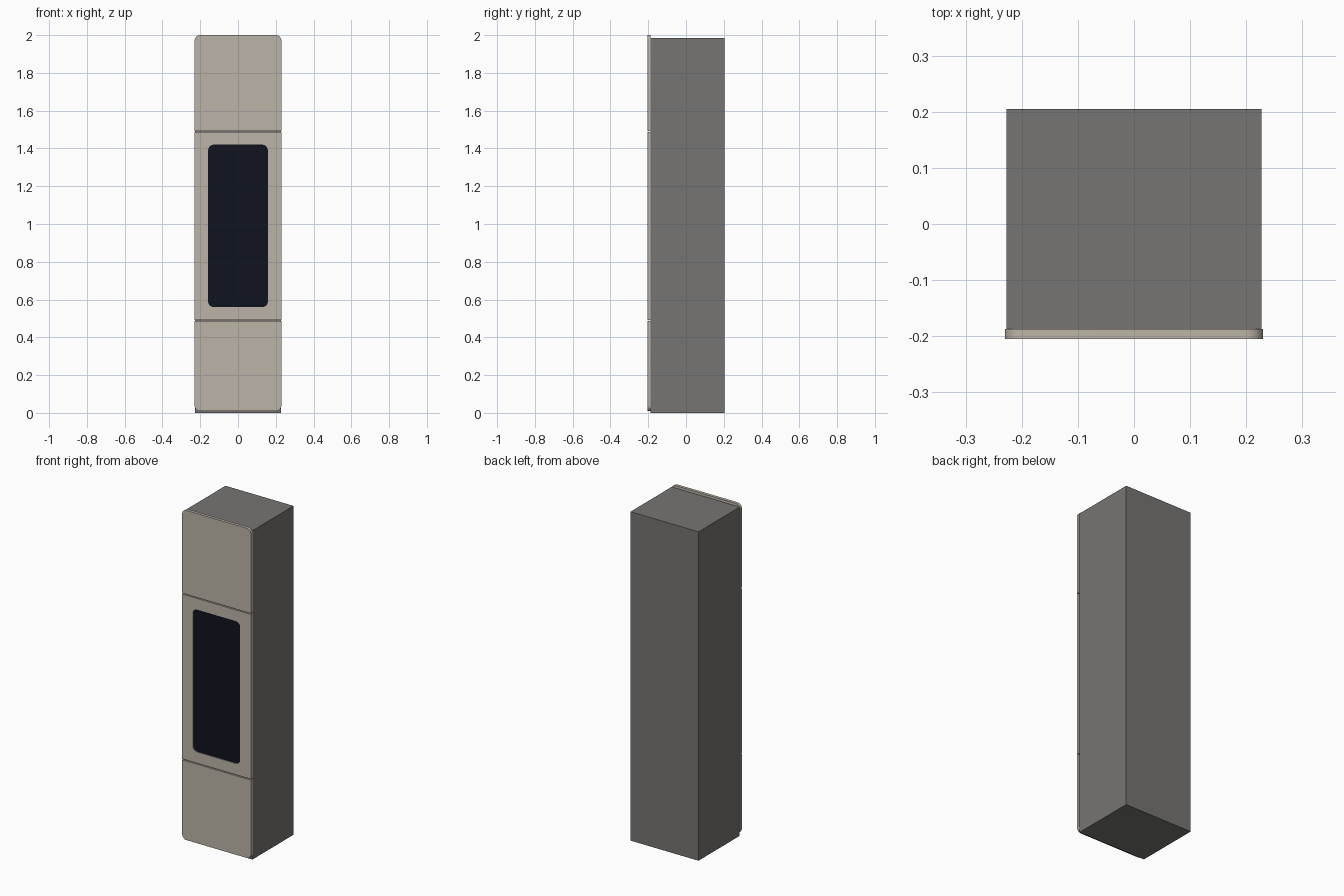
import bpy
from math import sin, cos, pi, radians

if "Cube" in bpy.data.objects:
    bpy.data.objects.remove(bpy.data.objects["Cube"])


def material(name, rgb):
    m = bpy.data.materials.new(name)
    m.diffuse_color = (*rgb, 1)
    m.use_nodes = True
    m.node_tree.nodes["Principled BSDF"].inputs["Base Color"].default_value = m.diffuse_color
    return m


def outline(x, z0, z1, r_bottom, r_top, steps=8):
    """Rectangle outline with separately rounded bottom and top corners."""
    pts = []
    for sx, z, sz, r, start in ((1, z0, 1, r_bottom, -pi / 2), (1, z1, -1, r_top, 0),
                                (-1, z1, -1, r_top, pi / 2), (-1, z0, 1, r_bottom, pi)):
        cx, cz = sx * (x - r), z + sz * r
        for i in range(steps + 1 if r else 1):
            a = start + i / steps * pi / 2
            pts.append((cx + r * cos(a), cz + r * sin(a)))
    return pts


def plate(name, loops, y0, y1, mat):
    """Flat plate in the xz plane; later loops are holes."""
    cu = bpy.data.curves.new(name, 'CURVE')
    cu.dimensions = '2D'
    cu.fill_mode = 'BOTH'
    cu.extrude = (y1 - y0) / 2
    for pts in loops:
        s = cu.splines.new('POLY')
        s.points.add(len(pts) - 1)
        for p, (x, z) in zip(s.points, pts):
            p.co = (x, z, 0, 1)
        s.use_cyclic_u = True
    ob = bpy.data.objects.new(name, cu)
    bpy.context.collection.objects.link(ob)
    ob.location.y = (y0 + y1) / 2
    ob.rotation_euler.x = radians(90)
    bpy.ops.object.select_all(action='DESELECT')
    ob.select_set(True)
    bpy.context.view_layer.objects.active = ob
    bpy.ops.object.convert(target='MESH')
    ob = bpy.context.object
    ob.data.materials.clear()
    ob.data.materials.append(mat)
    bpy.ops.object.shade_smooth_by_angle(angle=radians(30))
    return ob


body_mat = material("dark_grey", (0.18, 0.176, 0.17))
panel_mat = material("beige", (0.5, 0.455, 0.39))
glass_mat = material("dark_glass", (0.005, 0.006, 0.013))

FRONT, BACK = -0.205, -0.187
HALF, R = 0.23, 0.03

# Cabinet box
bpy.ops.mesh.primitive_cube_add(size=1, location=(0, (BACK + 0.205) / 2, 0.9925))
body = bpy.context.object
body.name = "cabinet_body"
body.scale = (0.454, 0.205 - BACK, 1.985)
body.data.materials.append(body_mat)

# Three front panels separated by narrow gaps
plate("lower_panel", [outline(HALF, 0.01, 0.487, R, 0)], FRONT, BACK, panel_mat)
plate("middle_panel", [outline(HALF, 0.493, 1.487, 0, 0),
                       outline(0.158, 0.56, 1.42, R, R)], FRONT, BACK, panel_mat)
plate("upper_panel", [outline(HALF, 1.493, 2.0, 0, R)], FRONT, BACK, panel_mat)

# Glass set slightly back in the window opening
plate("window_glass", [outline(0.158, 0.56, 1.42, R, R)], FRONT + 0.005, BACK, glass_mat)
